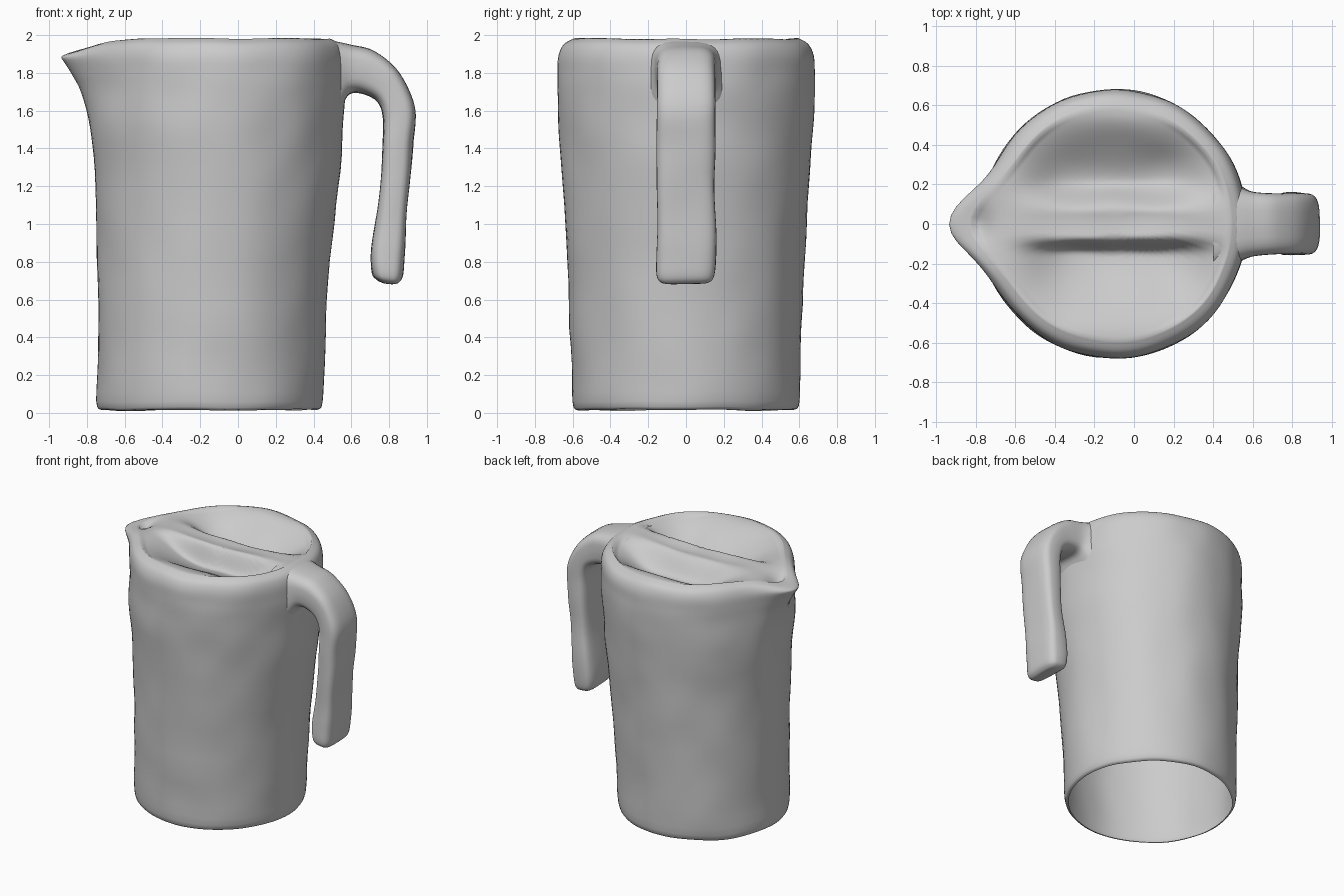
import bpy
import bmesh
from math import sin, cos, exp, pi
from mathutils import Vector, noise

old = bpy.data.objects.get("Cube")
if old:
    bpy.data.objects.remove(old, do_unlink=True)

clay = bpy.data.materials.new("clay grey")
clay.use_nodes = True
GREY = (0.6, 0.6, 0.6, 1)
clay.diffuse_color = GREY
clay.node_tree.nodes["Principled BSDF"].inputs["Base Color"].default_value = GREY


def wobble(p, amount=0.009):
    """Slight hand-made unevenness."""
    return Vector(p) + noise.noise_vector(Vector(p) * 4) * amount


def step(a, b, v):
    t = min(1, max(0, (v - a) / (b - a)))
    return t * t * (3 - 2 * t)


def loft(name, rings, cap_end=False):
    """Skin closed rings of equal length, smooth shaded."""
    bm = bmesh.new()
    loops = [[bm.verts.new(wobble(p)) for p in ring] for ring in rings]
    n = len(loops[0])
    for a, b in zip(loops, loops[1:]):
        for i in range(n):
            j = (i + 1) % n
            bm.faces.new((a[i], a[j], b[j], b[i]))
    if cap_end:
        bm.faces.new(loops[-1])
    bmesh.ops.remove_doubles(bm, verts=bm.verts, dist=0.0001)
    bmesh.ops.recalc_face_normals(bm, faces=bm.faces)
    mesh = bpy.data.meshes.new(name)
    bm.to_mesh(mesh)
    bm.free()
    mesh.materials.append(clay)
    mesh.polygons.foreach_set("use_smooth", [True] * len(mesh.polygons))
    obj = bpy.data.objects.new(name, mesh)
    bpy.context.collection.objects.link(obj)
    return obj


def spline(rows, steps):
    """Catmull-Rom interpolation of rows of values."""
    out = []
    for i in range(len(rows) - 1):
        p0, p1, p2, p3 = (rows[min(max(i + k, 0), len(rows) - 1)] for k in (-1, 0, 1, 2))
        for s in range(steps):
            t = s / steps
            out.append([b + 0.5 * t * (c - a + t * (2 * a - 5 * b + 4 * c - d + t * (3 * (b - c) + d - a)))
                        for a, b, c, d in zip(p0, p1, p2, p3)])
    return out + [list(rows[-1])]


# Jug wall: height, centre x, radius x, radius y, spout reach
wall = [
    (0.015, -0.15, 0.57, 0.57, 0), (0.06, -0.15, 0.597, 0.6, 0),
    (0.35, -0.143, 0.602, 0.608, 0), (0.8, -0.13, 0.615, 0.63, 0),
    (1.2, -0.11, 0.645, 0.648, 0), (1.5, -0.11, 0.665, 0.675, 0.01),
    (1.7, -0.1, 0.67, 0.68, 0.06), (1.8, -0.1, 0.67, 0.68, 0.11),
    (1.89, -0.1, 0.665, 0.677, 0.17), (1.95, -0.1, 0.64, 0.65, 0.16),
    (1.98, -0.1, 0.59, 0.595, 0.13),
]
SIDES = 96


def outline(z, cx, rx, ry, reach):
    ring = []
    for i in range(SIDES):
        a = 2 * pi * i / SIDES
        x, y = cx + rx * cos(a), ry * sin(a)
        w = exp(-(y / 0.19) ** 2) if cos(a) < 0 else 0
        tip = 0.055 * w * step(1.85, 1.98, z)
        ring.append((x - reach * w, y, z - tip))
    return ring


def lid_drop(x, y):
    """Two hollows either side of a grip bar, and a spout dimple."""
    across = exp(-((x + 0.07) / 0.43) ** 4)
    front = step(-0.06, -0.15, y) * (1 - step(-0.15, -0.58, y))
    back = step(0.06, 0.22, y) * (1 - step(0.22, 0.56, y))
    bar = 0.03 * exp(-((y - 0.02) / 0.12) ** 2)
    dimple = 0.04 * exp(-((x + 0.79) / 0.07) ** 2 - (y / 0.08) ** 2)
    return across * (0.16 * front + 0.17 * back + bar) + dimple


rings = [outline(*row) for row in spline(wall, 4)]
rim = rings[-1]
LID = 28
for k in range(1, LID + 1):
    f = 1 - k / LID
    ring = []
    for x, y, z in rim:
        px, py = -0.1 + (x + 0.1) * f, y * f
        pz = 1.98 - (1.98 - z) * f ** 4
        ring.append((px, py, pz - lid_drop(px, py)))
    rings.append(ring)
loft("jug_body_and_lid", rings)

# Handle: outer x, outer z, inner x, inner z, half width
handle = [
    (0.4, 1.97, 0.47, 1.5, 0.25), (0.5, 1.968, 0.545, 1.61, 0.2),
    (0.6, 1.945, 0.59, 1.685, 0.165), (0.73, 1.91, 0.66, 1.69, 0.155),
    (0.86, 1.8, 0.74, 1.65, 0.155), (0.935, 1.62, 0.768, 1.56, 0.155),
    (0.925, 1.4, 0.762, 1.4, 0.155), (0.9, 1.1, 0.742, 1.1, 0.155),
    (0.885, 0.85, 0.708, 0.87, 0.16), (0.875, 0.73, 0.712, 0.74, 0.155),
    (0.85, 0.69, 0.74, 0.7, 0.13), (0.82, 0.682, 0.77, 0.685, 0.08),
]


def section(ox, oz, ix, iz, half):
    """Rounded rectangle between the outer and inner edge."""
    mid = Vector(((ox + ix) / 2, 0, (oz + iz) / 2))
    out = Vector((ox - ix, 0, oz - iz)) / 2
    ring = []
    for i in range(32):
        c, s = cos(pi * i / 16), sin(pi * i / 16)
        u = abs(c) ** 0.55 * (1 if c > 0 else -1)
        v = abs(s) ** 0.55 * (1 if s > 0 else -1)
        ring.append(mid + out * u + Vector((0, half * v, 0)))
    return ring


loft("handle", [section(*row) for row in spline(handle, 5)], cap_end=True)
